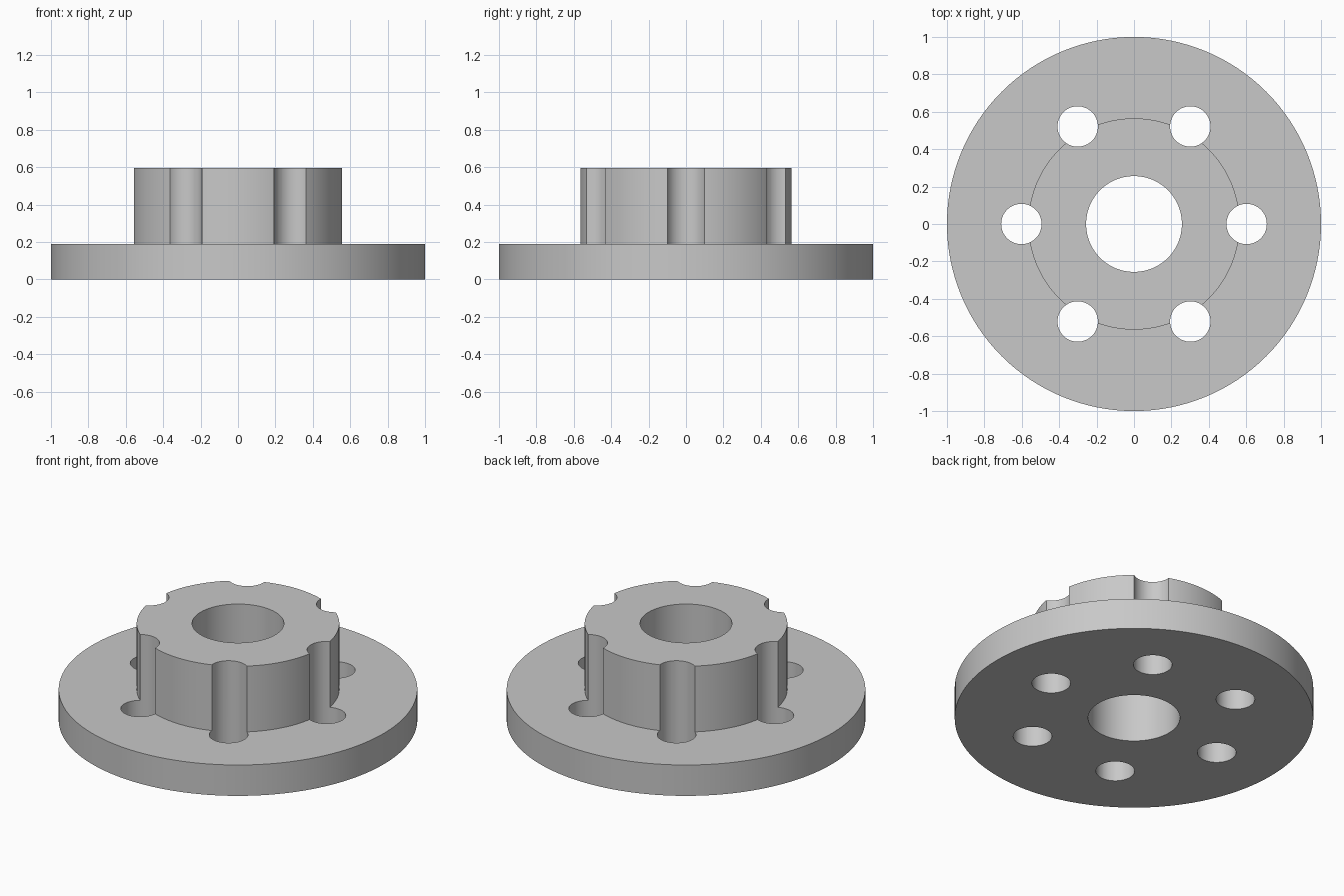
import bpy
import bmesh
from math import cos, sin, tau
from mathutils import Matrix

FLANGE_R, HUB_R, BORE_R = 1.0, 0.565, 0.256
FLANGE_H, TOTAL_H = 0.19, 0.595
HOLE_R, HOLE_CIRCLE, HOLES = 0.108, 0.602, 6
SEGMENTS = 128

cube = bpy.data.objects.get("Cube")
if cube:
    bpy.data.objects.remove(cube, do_unlink=True)

metal = bpy.data.materials.new("plain_grey")
grey = (0.58, 0.58, 0.58, 1.0)
metal.diffuse_color = grey
metal.use_nodes = True
metal.node_tree.nodes["Principled BSDF"].inputs["Base Color"].default_value = grey


def make_object(name, bm):
    bmesh.ops.recalc_face_normals(bm, faces=bm.faces)
    mesh = bpy.data.meshes.new(name)
    bm.to_mesh(mesh)
    bm.free()
    mesh.materials.append(metal)
    obj = bpy.data.objects.new(name, mesh)
    bpy.context.collection.objects.link(obj)
    return obj


# Flange, hub and bore as one turned profile
profile = [(BORE_R, 0), (FLANGE_R, 0), (FLANGE_R, FLANGE_H),
           (HUB_R, FLANGE_H), (HUB_R, TOTAL_H), (BORE_R, TOTAL_H)]
bm = bmesh.new()
rings = []
for i in range(SEGMENTS):
    a = tau * i / SEGMENTS
    rings.append([bm.verts.new((r * cos(a), r * sin(a), z)) for r, z in profile])
for i, ring in enumerate(rings):
    following = rings[(i + 1) % SEGMENTS]
    for j in range(len(profile)):
        k = (j + 1) % len(profile)
        bm.faces.new((ring[j], following[j], following[k], ring[k]))
flange = make_object("flanged_hub", bm)

# Bolt hole drills, which also scallop the hub wall
bm = bmesh.new()
for i in range(HOLES):
    a = tau * i / HOLES
    spot = Matrix.Translation((HOLE_CIRCLE * cos(a), HOLE_CIRCLE * sin(a), TOTAL_H / 2))
    bmesh.ops.create_cone(bm, cap_ends=True, segments=48, radius1=HOLE_R,
                          radius2=HOLE_R, depth=TOTAL_H * 2, matrix=spot)
drills = make_object("bolt_hole_cutter", bm)
drills.hide_render = True

cut = flange.modifiers.new("bolt_holes", "BOOLEAN")
cut.operation = "DIFFERENCE"
cut.solver = "EXACT"
cut.object = drills

bpy.ops.object.select_all(action="DESELECT")
flange.select_set(True)
bpy.context.view_layer.objects.active = flange
bpy.ops.object.modifier_apply(modifier=cut.name)
bpy.data.objects.remove(drills, do_unlink=True)

# Smooth round walls with crisp rims
bpy.ops.object.shade_smooth_by_angle(angle=0.5)
